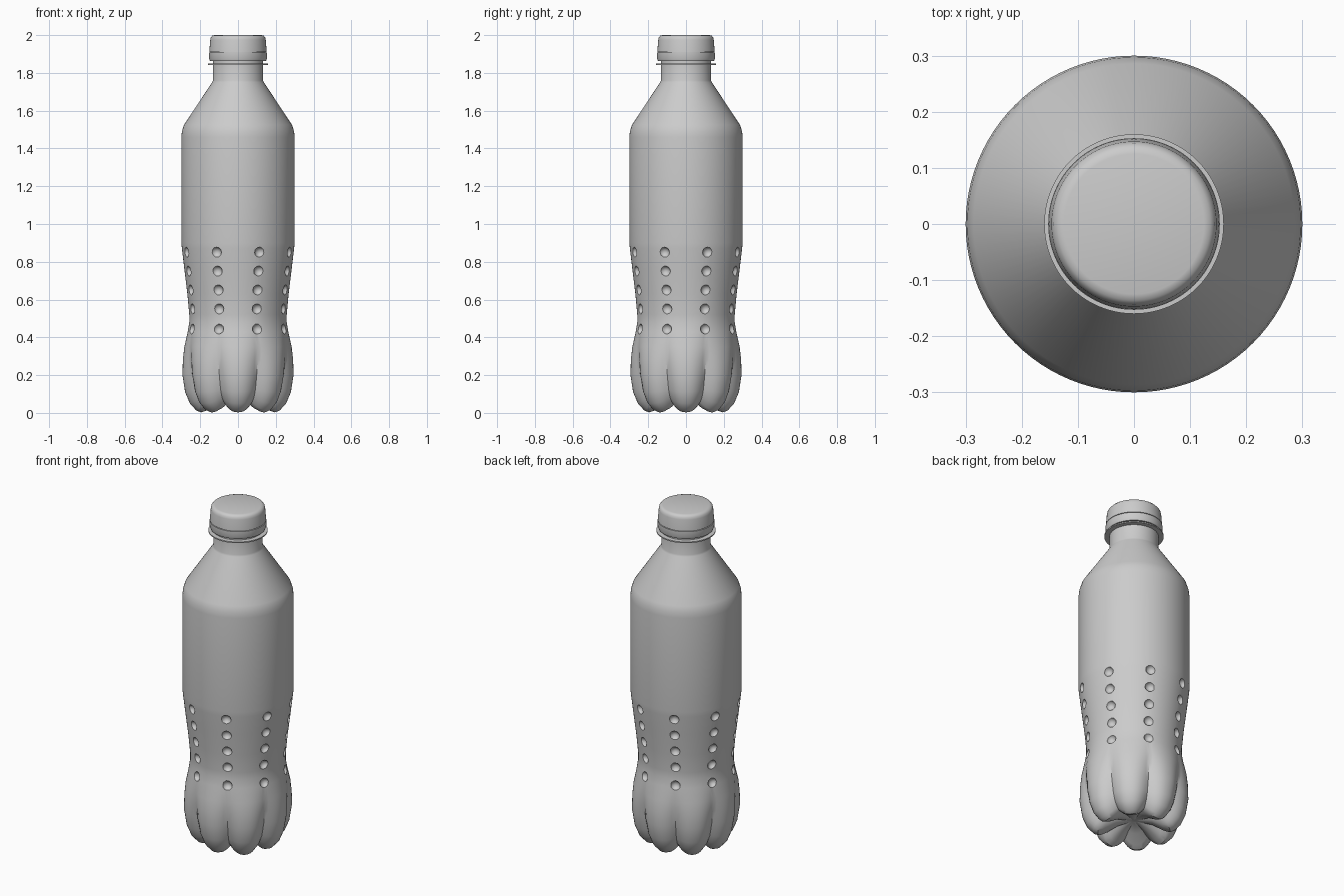
import bpy, bmesh, math

if "Cube" in bpy.data.objects:
    bpy.data.objects.remove(bpy.data.objects["Cube"], do_unlink=True)

LOBES = 8
SEGS = 96

grey = bpy.data.materials.new("plain_grey")
grey.use_nodes = True
colour = (0.6, 0.6, 0.6, 1)
grey.diffuse_color = colour
grey.node_tree.nodes["Principled BSDF"].inputs["Base Color"].default_value = colour


def valley(angle):
    """0 on a lobe crest, 1 in the crease between two lobes."""
    return (1 - abs(math.cos(angle * LOBES / 2))) ** 1.2


def lathe(name, rows):
    """Spin rows of (radius, height, crease depth, crease lift) and cap the ends."""
    bm = bmesh.new()
    rings = []
    for r, z, depth, lift in rows:
        ring = []
        for i in range(SEGS):
            a = math.tau * i / SEGS
            v = valley(a)
            rad = r - depth * v
            ring.append(bm.verts.new((rad * math.sin(a), -rad * math.cos(a), z + lift * v)))
        rings.append(ring)
    for low, high in zip(rings, rings[1:]):
        for i in range(SEGS):
            j = (i + 1) % SEGS
            bm.faces.new((low[i], low[j], high[j], high[i]))
    bm.faces.new(rings[0][::-1])
    bm.faces.new(rings[-1])
    bmesh.ops.recalc_face_normals(bm, faces=bm.faces)
    mesh = bpy.data.meshes.new(name)
    bm.to_mesh(mesh)
    bm.free()
    mesh.materials.append(grey)
    obj = bpy.data.objects.new(name, mesh)
    bpy.context.collection.objects.link(obj)
    return obj


def plain(points):
    return [(r, z, 0, 0) for r, z in points]


def smooth(obj, degrees):
    bpy.ops.object.select_all(action="DESELECT")
    obj.select_set(True)
    bpy.context.view_layer.objects.active = obj
    bpy.ops.object.shade_smooth_by_angle(angle=math.radians(degrees))


# Lobed foot, waisted grip, straight barrel, shoulder and neck
foot = [(0.02, 0.07, 0, 0), (0.10, 0.05, 0, 0.015), (0.16, 0.015, 0.01, 0.035),
        (0.195, 0.003, 0.015, 0.045), (0.22, 0.012, 0.025, 0.045),
        (0.255, 0.05, 0.035, 0.03), (0.28, 0.11, 0.04, 0.01),
        (0.294, 0.20, 0.035, 0), (0.292, 0.28, 0.022, 0), (0.284, 0.35, 0.01, 0)]
upper = plain([(0.266, 0.43), (0.258, 0.48), (0.258, 0.52), (0.268, 0.63), (0.284, 0.76),
               (0.297, 0.87), (0.30, 0.90), (0.30, 1.46), (0.297, 1.49), (0.286, 1.525),
               (0.137, 1.75), (0.133, 1.76), (0.133, 1.87)])
body = lathe("bottle_body", foot + upper)


# Columns of small grip dimples above the creases
def grip_radius(z):
    for (r0, z0, _, _), (r1, z1, _, _) in zip(upper, upper[1:]):
        if z0 <= z <= z1:
            return r0 + (r1 - r0) * (z - z0) / (z1 - z0)


bm = bmesh.new()
for column in range(LOBES):
    a = math.tau * (column + 0.5) / LOBES
    for z in (0.445, 0.55, 0.65, 0.75, 0.85):
        r = grip_radius(z) + 0.008
        made = bmesh.ops.create_icosphere(bm, subdivisions=2, radius=0.029)
        bmesh.ops.translate(bm, verts=made["verts"], vec=(r * math.sin(a), -r * math.cos(a), z))
mesh = bpy.data.meshes.new("dimple_cutter")
bm.to_mesh(mesh)
bm.free()
mesh.materials.append(grey)
cutter = bpy.data.objects.new("dimple_cutter", mesh)
bpy.context.collection.objects.link(cutter)

cut = body.modifiers.new("dimples", "BOOLEAN")
cut.operation = "DIFFERENCE"
cut.solver = "EXACT"
cut.object = cutter
bpy.context.view_layer.objects.active = body
bpy.ops.object.modifier_apply(modifier=cut.name)
bpy.data.objects.remove(cutter, do_unlink=True)
smooth(body, 32)

# Thin collar on the neck
collar = lathe("neck_collar", plain([(0.12, 1.842), (0.16, 1.842), (0.16, 1.849), (0.12, 1.849)]))
smooth(collar, 30)

# Tamper ring under the cap
ring = lathe("tamper_ring", plain([(0.125, 1.862), (0.148, 1.862), (0.153, 1.875),
                                   (0.153, 1.907), (0.125, 1.907)]))
smooth(ring, 40)

# Screw cap with a rounded rim
cap = lathe("screw_cap", plain([(0.146, 1.904), (0.146, 1.911), (0.152, 1.911), (0.147, 1.975),
                                (0.144, 1.988), (0.136, 1.997), (0.125, 2.0)]))
smooth(cap, 40)
